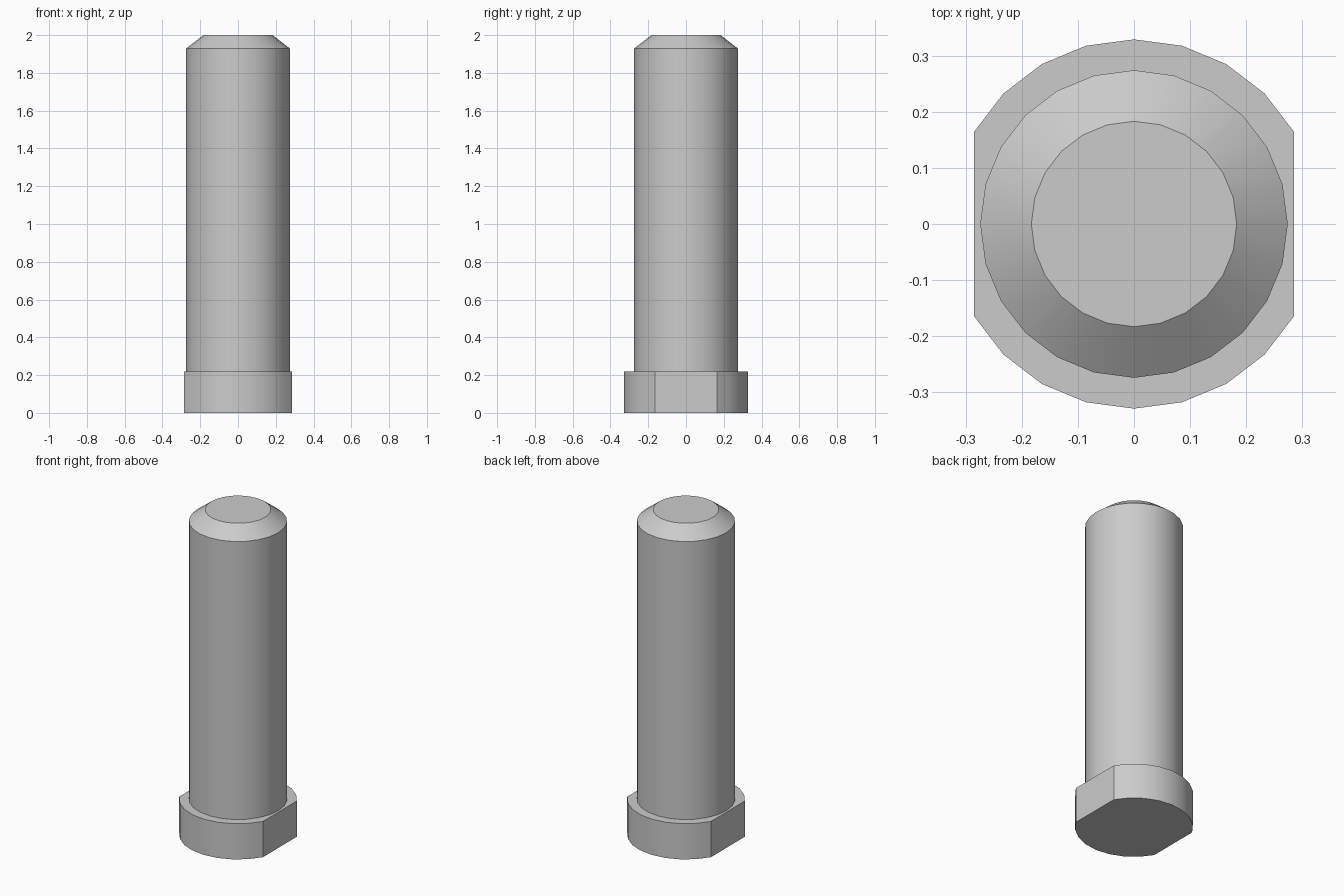
import bpy, bmesh, math

if "Cube" in bpy.data.objects:
    bpy.data.objects.remove(bpy.data.objects["Cube"])

SIDES = 24
HEAD_R, SHAFT_R, TIP_R = 0.329, 0.274, 0.183
FLAT_X = HEAD_R * math.cos(math.radians(30))   # two flats on the head


def ring(bm, r, z):
    """Ring of vertices, clamped in x so the head gets its flats."""
    verts = []
    for i in range(SIDES):
        a = 2 * math.pi * i / SIDES
        x = max(-FLAT_X, min(FLAT_X, r * math.cos(a)))
        verts.append(bm.verts.new((x, r * math.sin(a), z)))
    return verts


# Profile from the base of the head up to the chamfered tip
profile = [(HEAD_R, 0), (HEAD_R, 0.22), (SHAFT_R, 0.22), (SHAFT_R, 1.93), (TIP_R, 2.0)]

bm = bmesh.new()
rings = [ring(bm, r, z) for r, z in profile]
for low, high in zip(rings, rings[1:]):
    for i in range(SIDES):
        j = (i + 1) % SIDES
        bm.faces.new((low[i], low[j], high[j], high[i]))

# End caps
bm.faces.new(rings[0][::-1])
bm.faces.new(rings[-1])

mesh = bpy.data.meshes.new("pin")
bm.to_mesh(mesh)
bm.free()
pin = bpy.data.objects.new("pin", mesh)
bpy.context.collection.objects.link(pin)

# Smooth round sides, sharp rims and flats
bpy.context.view_layer.objects.active = pin
pin.select_set(True)
bpy.ops.object.shade_smooth_by_angle(angle=math.radians(30))
